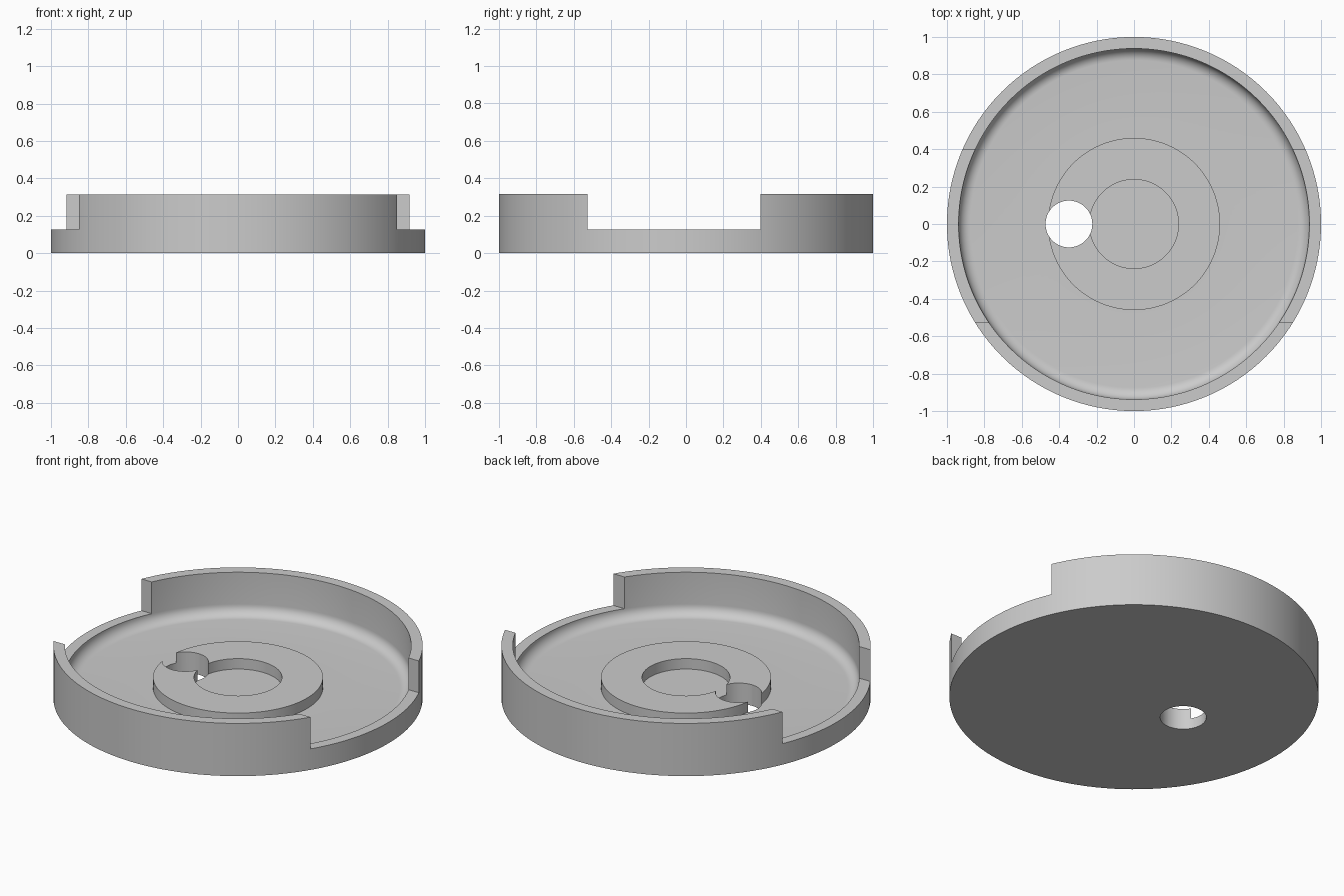
import bpy, bmesh, math
from mathutils import Vector

cube = bpy.data.objects.get("Cube")
if cube:
    bpy.data.objects.remove(cube, do_unlink=True)

SEGMENTS = 128
HEIGHT, STEP, FLOOR = 0.315, 0.125, 0.0625
INNER = 0.938
FILLET = STEP - FLOOR

grey = bpy.data.materials.new("plain_grey")
grey.use_nodes = True
color = (0.6, 0.6, 0.6, 1)
grey.diffuse_color = color
grey.node_tree.nodes["Principled BSDF"].inputs["Base Color"].default_value = color


def add_object(name, bm):
    bmesh.ops.recalc_face_normals(bm, faces=bm.faces)
    mesh = bpy.data.meshes.new(name)
    bm.to_mesh(mesh)
    bm.free()
    mesh.materials.append(grey)
    obj = bpy.data.objects.new(name, mesh)
    bpy.context.collection.objects.link(obj)
    return obj


def lathe(name, profile):
    bm = bmesh.new()
    verts = [bm.verts.new((r, 0, z)) for r, z in profile]
    edges = [bm.edges.new(pair) for pair in zip(verts, verts[1:])]
    bmesh.ops.spin(bm, geom=verts + edges, cent=(0, 0, 0), axis=(0, 0, 1),
                   angle=math.tau, steps=SEGMENTS)
    bmesh.ops.remove_doubles(bm, verts=bm.verts, dist=1e-5)
    return add_object(name, bm)


def cut(target, cutter):
    cutter.hide_render = True
    mod = target.modifiers.new("cut", "BOOLEAN")
    mod.operation = "DIFFERENCE"
    mod.solver = "EXACT"
    mod.object = cutter
    bpy.context.view_layer.objects.active = target
    bpy.ops.object.modifier_apply(modifier=mod.name)
    bpy.data.objects.remove(cutter, do_unlink=True)


# Round dish: outer wall, filleted floor and raised centre ring
fillet = []
for i in range(9):
    a = math.pi / 2 * i / 8
    fillet.append((INNER - FILLET + FILLET * math.cos(a),
                   STEP - FILLET * math.sin(a)))
dish = lathe("round_dish", [
    (0, 0), (1, 0), (1, HEIGHT), (INNER, HEIGHT), *fillet,
    (0.46, FLOOR), (0.46, STEP), (0.238, STEP), (0.238, FLOOR), (0, FLOOR)])

# Wide opening through both sides of the wall
front, back = -0.527, 0.398
bm = bmesh.new()
bmesh.ops.create_cube(bm, size=1)
bmesh.ops.scale(bm, vec=(3, back - front, 1), verts=bm.verts)
bmesh.ops.translate(bm, vec=Vector((0, (front + back) / 2, STEP + 0.5)), verts=bm.verts)
# keep the cutter just clear of the ring top
bmesh.ops.translate(bm, vec=Vector((0, 0, 0.0005)), verts=bm.verts)
cut(dish, add_object("wall_opening_cutter", bm))

# Round hole through the ring and floor
bm = bmesh.new()
bmesh.ops.create_cone(bm, cap_ends=True, segments=64, radius1=0.125, radius2=0.125, depth=1)
bmesh.ops.translate(bm, vec=Vector((-0.348, 0, 0)), verts=bm.verts)
cut(dish, add_object("hole_cutter", bm))

# Smooth curves with crisp edges
bpy.ops.object.select_all(action="DESELECT")
dish.select_set(True)
bpy.context.view_layer.objects.active = dish
bpy.ops.object.shade_smooth_by_angle(angle=math.radians(30))
